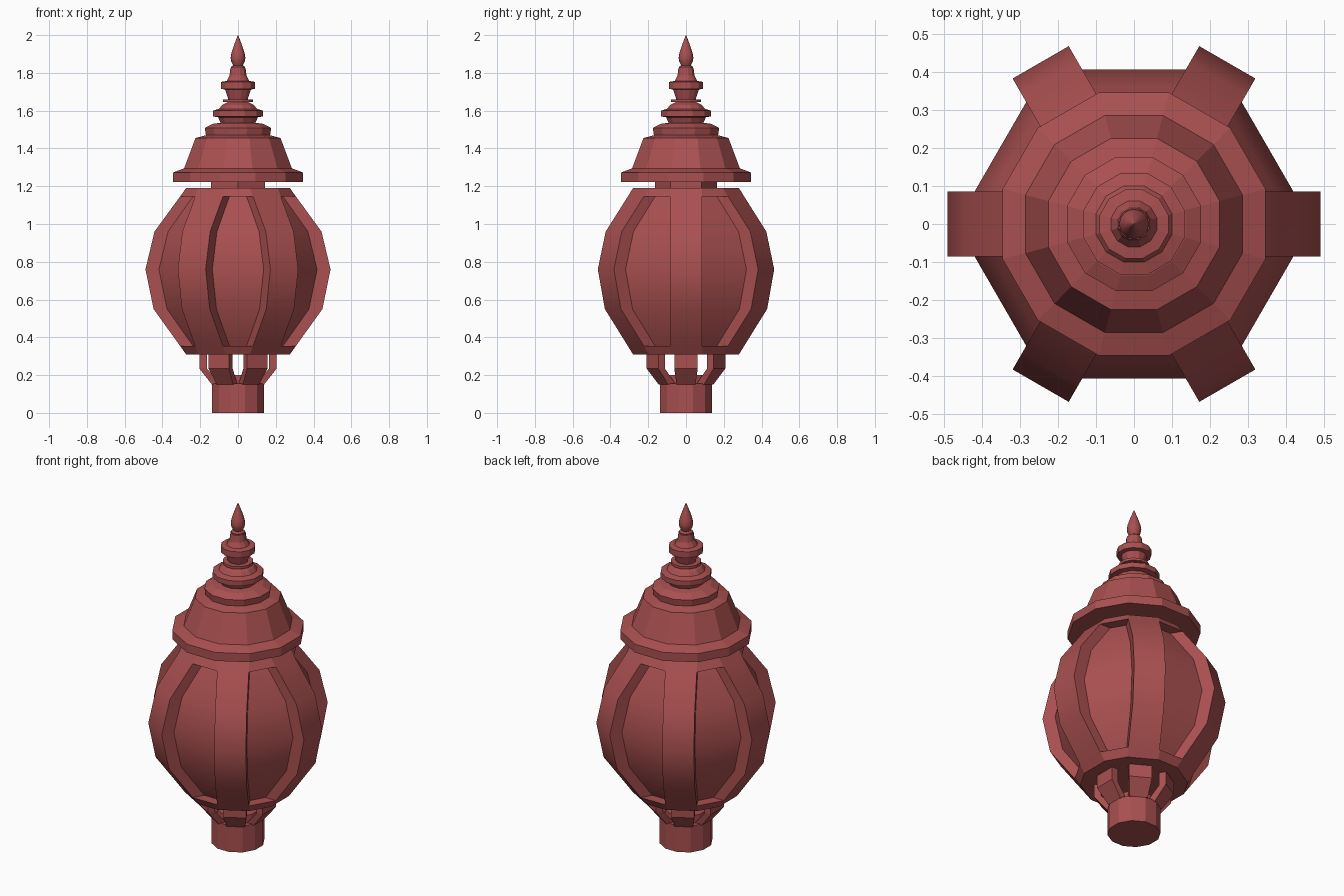
import bpy, bmesh, math
from math import cos, sin, pi, radians

if "Cube" in bpy.data.objects:
    bpy.data.objects.remove(bpy.data.objects["Cube"])

red = bpy.data.materials.new("red_paint")
red.diffuse_color = (0.4, 0.08, 0.08, 1)
red.use_nodes = True
red.node_tree.nodes["Principled BSDF"].inputs["Base Color"].default_value = red.diffuse_color


def finish(name, bm, smooth_angle=0):
    """Turn a bmesh into an object, smoothing edges flatter than the angle."""
    bmesh.ops.recalc_face_normals(bm, faces=bm.faces)
    if smooth_angle:
        for f in bm.faces:
            f.smooth = True
        for e in bm.edges:
            e.smooth = e.calc_face_angle(pi) < radians(smooth_angle)
    me = bpy.data.meshes.new(name)
    bm.to_mesh(me)
    bm.free()
    me.materials.append(red)
    ob = bpy.data.objects.new(name, me)
    bpy.context.collection.objects.link(ob)
    return ob


def loft(name, rings, smooth_angle=0):
    """Skin a stack of closed rings and cap both ends."""
    bm = bmesh.new()
    loops = [[bm.verts.new(p) for p in ring] for ring in rings]
    n = len(loops[0])
    for a, b in zip(loops, loops[1:]):
        for i in range(n):
            j = (i + 1) % n
            bm.faces.new((a[i], a[j], b[j], b[i]))
    bm.faces.new(loops[0][::-1])
    bm.faces.new(loops[-1])
    return finish(name, bm, smooth_angle)


def lathe(name, profile, sides, start=0.0, flats=True, smooth_angle=0):
    """Revolve (r, z) points; flats=True means r is measured to the flat sides."""
    k = 1 / cos(pi / sides) if flats else 1
    ang = [radians(start) + 2 * pi * i / sides for i in range(sides)]
    return loft(name, [[(r * k * cos(a), r * k * sin(a), z) for a in ang]
                       for r, z in profile], smooth_angle)


def cut_hex(r, z, half=0.085):
    """Hexagon with its corners cut to the width of the ribs."""
    pts = []
    for i in range(6):
        a = i * pi / 3
        for t in (-half, half):
            pts.append((r * cos(a) - t * sin(a), r * sin(a) + t * cos(a), z))
    return pts


def radial_bars(name, section, count=6, smooth_angle=0):
    """Bars around the axis; section = (outer r, inner r, z, half width) levels."""
    for i in range(count):
        a = 2 * pi * i / count
        rings = [[(r * cos(a) - t * sin(a), r * sin(a) + t * cos(a), z)
                  for r, t in ((ro, -w), (ro, w), (ri, w), (ri, -w))]
                 for ro, ri, z, w in section]
        loft(f"{name}_{i + 1}", rings, smooth_angle)


# post socket and the plug inside the legs
lathe("base_socket", [(0.138, 0), (0.138, 0.155)], 12, 15)
lathe("base_plug", [(0.11, 0.15), (0.11, 0.2)], 12, 15)

# six bent legs carrying the lantern
radial_bars("leg", [(0.138, 0.09, 0.15, 0.05), (0.205, 0.165, 0.235, 0.062),
                    (0.205, 0.165, 0.315, 0.062)])

# lantern frame: bottom band, top band and six ribs
loft("bottom_band", [cut_hex(0.275, 0.31), cut_hex(0.307, 0.355)])
loft("top_band", [cut_hex(0.307, 1.145), cut_hex(0.275, 1.19)])
radial_bars("rib", [(0.307, 0.19, 0.355, 0.085), (0.447, 0.33, 0.55, 0.085),
                    (0.49, 0.37, 0.76, 0.085), (0.442, 0.33, 0.96, 0.085),
                    (0.307, 0.19, 1.145, 0.085)], smooth_angle=30)

# recessed six-sided glass
lathe("glass", [(0.246, 0.35), (0.368, 0.55), (0.405, 0.76), (0.363, 0.96),
                (0.246, 1.15)], 6, 0, smooth_angle=30)

# neck between frame and roof
lathe("roof_neck", [(0.165, 1.18), (0.165, 1.23)], 6, 30, flats=False)

# twelve-sided roof
lathe("roof", [(0.345, 1.222), (0.345, 1.272), (0.285, 1.295), (0.225, 1.455),
               (0.17, 1.47), (0.176, 1.508), (0.135, 1.53), (0.1, 1.535)], 12, 15)

# stacked finial mouldings
lathe("finial_lower", [(0.09, 1.53), (0.105, 1.565), (0.133, 1.57), (0.133, 1.6),
                       (0.1, 1.61), (0.085, 1.63), (0.055, 1.645)], 12, 15)
lathe("finial_disc", [(0.08, 1.645), (0.08, 1.66)], 12, 15)
lathe("finial_upper", [(0.05, 1.655), (0.068, 1.712), (0.09, 1.716), (0.09, 1.752),
                       (0.06, 1.757), (0.045, 1.785), (0.04, 1.825)], 12, 15)

# smooth spike on top
lathe("finial_spike", [(0.037, 1.815), (0.037, 1.832), (0.026, 1.84), (0.036, 1.862),
                       (0.039, 1.88), (0.035, 1.905), (0.022, 1.945), (0.001, 2.0)],
      16, flats=False, smooth_angle=45)
